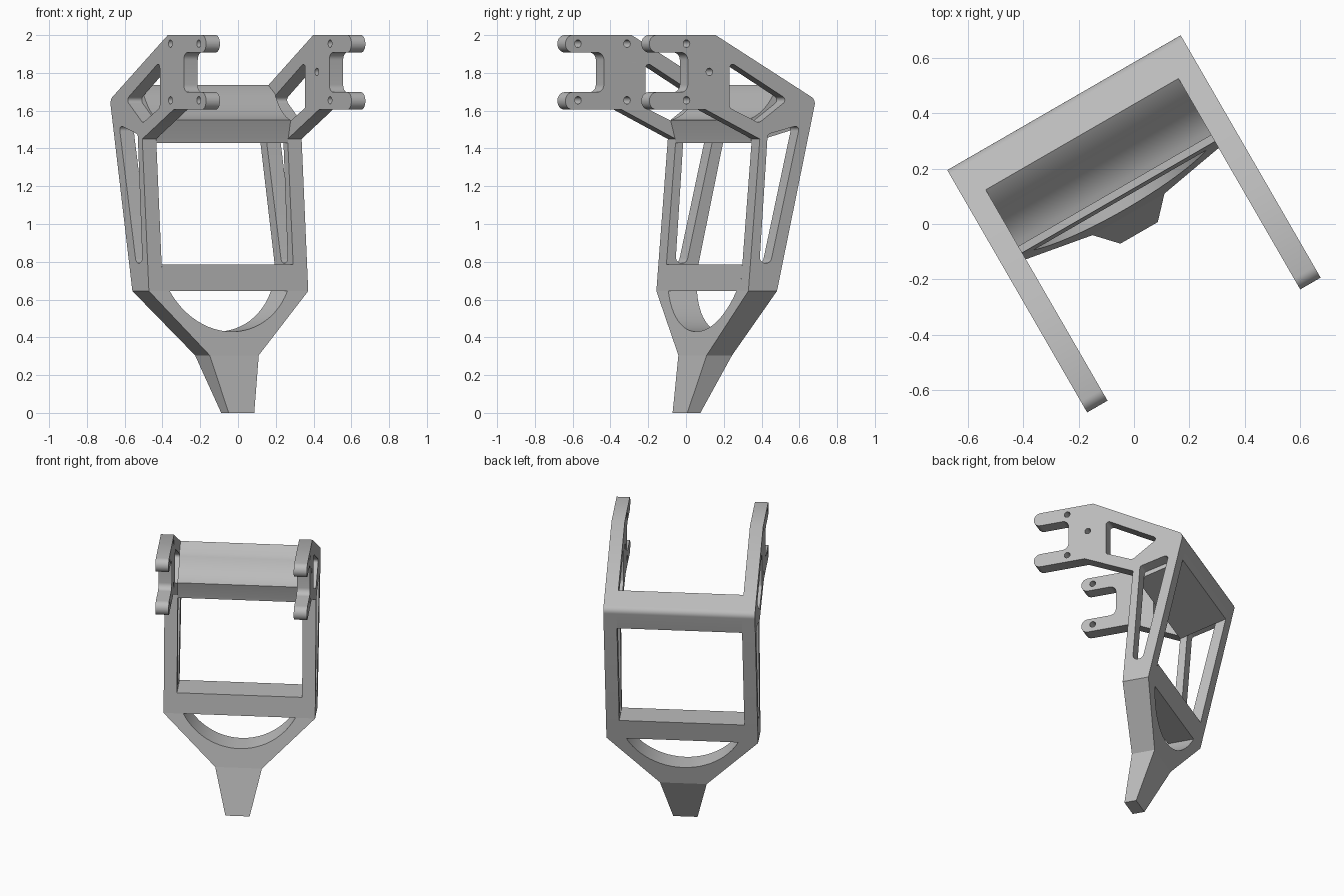
import bpy, bmesh, math
from mathutils import Vector, Matrix

if "Cube" in bpy.data.objects:
    bpy.data.objects.remove(bpy.data.objects["Cube"])

TURN = Matrix.Rotation(math.radians(30), 3, 'Z')   # whole bracket is turned 30 degrees
W_IN, W_OUT = 0.402, 0.487

grey = bpy.data.materials.new("plain_grey")
grey.diffuse_color = (0.5, 0.5, 0.5, 1)
grey.use_nodes = True
grey.node_tree.nodes["Principled BSDF"].inputs["Base Color"].default_value = grey.diffuse_color


def rounded(points, steps=8):
    """Polygon of (x, y, radius) with filleted corners."""
    out = []
    n = len(points)
    for i, (x, y, r) in enumerate(points):
        p = Vector((x, y))
        if r == 0:
            out.append(p)
            continue
        a = (Vector(points[i - 1][:2]) - p).normalized()
        b = (Vector(points[(i + 1) % n][:2]) - p).normalized()
        half = a.angle(b) / 2
        c = p + (a + b).normalized() * (r / math.sin(half))
        s = p + a * (r / math.tan(half)) - c
        e = p + b * (r / math.tan(half)) - c
        sweep = s.angle(e)
        for k in range(steps + 1):
            t = k / steps
            out.append(c + (s * math.sin((1 - t) * sweep) + e * math.sin(t * sweep)) / math.sin(sweep))
    return out


def circle(x, y, r, n=20):
    return [Vector((x + r * math.cos(2 * math.pi * k / n), y + r * math.sin(2 * math.pi * k / n)))
            for k in range(n)]


def solid(name, loops, place, capped=True):
    """Extrude 2D loops (first is outline, others holes); place maps (x, y, side) to (u, v, z)."""
    cu = bpy.data.curves.new(name + "_curve", 'CURVE')
    cu.dimensions = '2D'
    cu.fill_mode = 'BOTH' if capped else 'NONE'
    cu.extrude = 1
    for loop in loops:
        sp = cu.splines.new('POLY')
        sp.points.add(len(loop) - 1)
        for pt, co in zip(sp.points, loop):
            pt.co = (co[0], co[1], 0, 1)
        sp.use_cyclic_u = True
    tmp = bpy.data.objects.new(name + "_tmp", cu)
    bpy.context.collection.objects.link(tmp)
    dg = bpy.context.evaluated_depsgraph_get()
    me = bpy.data.meshes.new_from_object(tmp.evaluated_get(dg))
    bpy.data.objects.remove(tmp)
    bm = bmesh.new()
    bm.from_mesh(me)
    bmesh.ops.remove_doubles(bm, verts=bm.verts, dist=1e-5)
    for v in bm.verts:
        v.co = TURN @ Vector(place(v.co.x, v.co.y, 1 if v.co.z > 0 else -1))
    bmesh.ops.recalc_face_normals(bm, faces=bm.faces)
    bm.to_mesh(me)
    bm.free()
    me.name = name
    me.materials.clear()
    me.materials.append(grey)
    ob = bpy.data.objects.new(name, me)
    bpy.context.collection.objects.link(ob)
    bpy.ops.object.select_all(action='DESELECT')
    ob.select_set(True)
    bpy.context.view_layer.objects.active = ob
    bpy.ops.object.shade_smooth_by_angle(angle=math.radians(30))
    return ob


# side arms: forked plate, triangular window and slotted strut in one profile (depth, height)
outline = rounded([
    (.1, .645, 0), (.275, .645, 0), (.512, 1.658, .04), (-.1, 2, 0),
    (-.505, 2, .045), (-.505, 1.908, .045), (-.27, 1.908, .04), (-.27, 1.698, .04),
    (-.505, 1.698, .045), (-.505, 1.605, .045), (-.16, 1.605, 0), (.17, 1.45, 0)])
window = rounded([(-.015, 1.615, .02), (.165, 1.535, .03), (.34, 1.658, .02), (-.015, 1.86, .02)])
slot = rounded([(.168, .793, .032), (.236, .793, .032), (.415, 1.525, .02), (.218, 1.475, .02)])
arm_holes = {
    "left_arm": (-1, [(v, z) for v in (-.428, -.128) for z in (1.655, 1.955)]),
    "right_arm": (1, [(-.278, 1.655), (-.278, 1.955), (-.138, 1.805)]),
}
mid, half_t = (W_IN + W_OUT) / 2, (W_OUT - W_IN) / 2
for name, (s, holes) in arm_holes.items():
    solid(name, [outline, window, slot] + [circle(v, z, .02) for v, z in holes],
          lambda x, y, k, s=s: (s * mid + k * half_t, x, y))


# upper cross beam with a hollowed front
def across(x, y, k):
    return (k * W_IN, x, y)


hollow = []
p0, p1, p2 = Vector((.305, 1.69)), Vector((.24, 1.575)), Vector((.138, 1.55))
for i in range(11):
    t = i / 10
    hollow.append(p0 * (1 - t) ** 2 + p1 * 2 * t * (1 - t) + p2 * t * t)
beam = rounded([(.168, 1.43, 0), (.4785, 1.515, 0), (.512, 1.658, .04), (.375, 1.735, 0)])
solid("upper_cross_beam", [beam + hollow + [Vector((.165, 1.452))]], across)

# lower cross bar
solid("lower_cross_bar", [[(.1, .645), (.275, .645), (.308, .785), (.112, .785)]], across, capped=False)


# tapering body with round cut-out, and foot: front outlines whose depth follows the height
def depth(y, table):
    for (z0, a), (z1, b) in zip(table, table[1:]):
        if y <= z1 + 1e-4:
            return a + (b - a) * (y - z0) / (z1 - z0)
    return table[-1][1]


FRONT = [(0, -.037), (.305, .04), (.645, .1)]
BACK = [(0, .043), (.305, .195), (.645, .275)]


def tapered(x, y, k):
    return (x, depth(y, BACK if k > 0 else FRONT), y)


R, zc = .409, .839
a0 = math.asin(.36 / R)
arc = [(R * math.sin(a0 * (1 - k / 12)), zc - R * math.cos(a0 * (1 - k / 12))) for k in range(25)]
arc[0], arc[-1] = (.36, .645), (-.36, .645)
solid("lower_body", [[(-.15, .305), (.15, .305), (W_OUT, .645)] + arc + [(-W_OUT, .645)]], tapered)
solid("foot", [[(-.078, 0), (.078, 0), (.15, .305), (-.15, .305)]], tapered)
